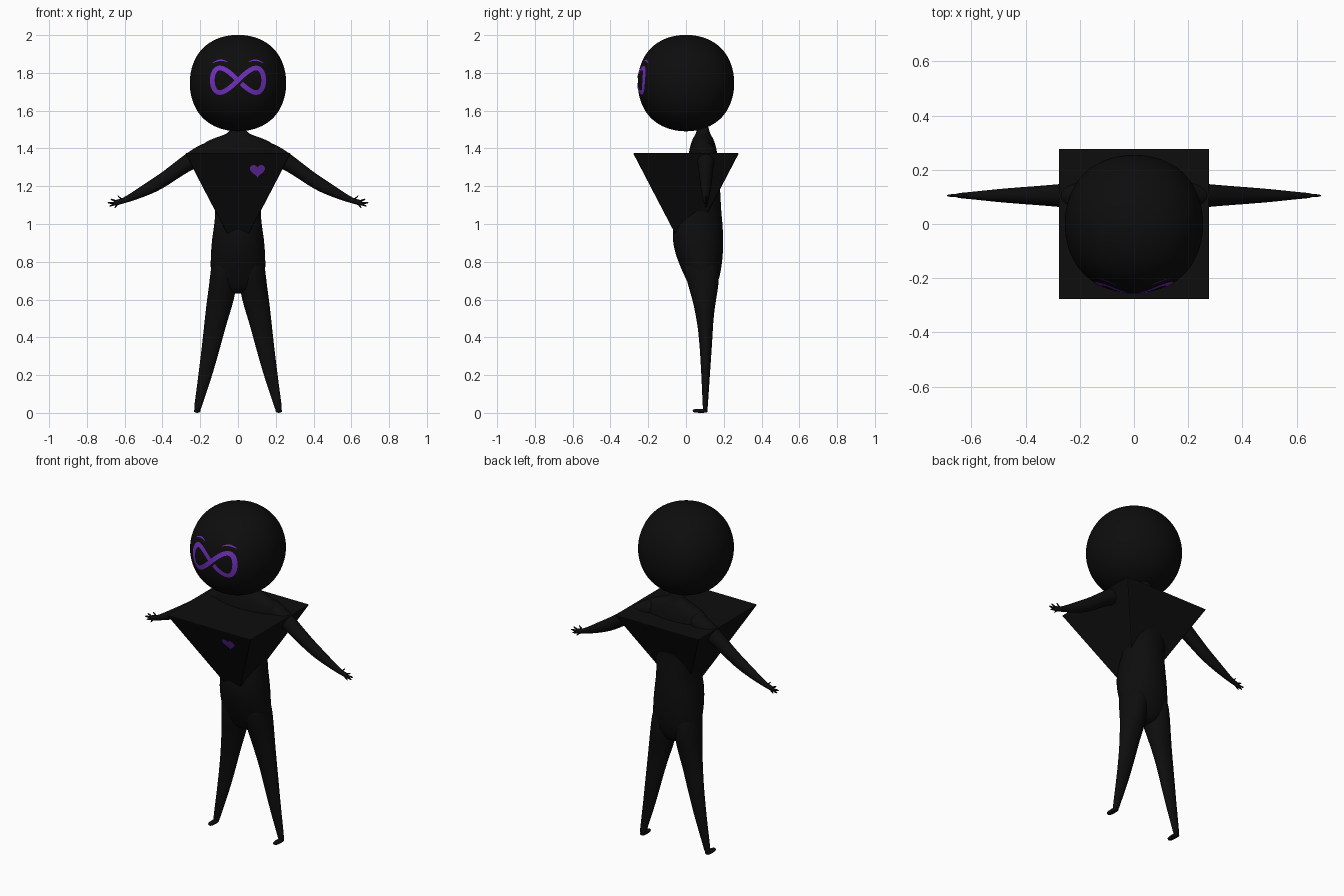
import bpy, bmesh, math
from mathutils import Vector
from mathutils.bvhtree import BVHTree

cube = bpy.data.objects.get("Cube")
if cube:
    bpy.data.objects.remove(cube, do_unlink=True)


def material(name, rgb):
    m = bpy.data.materials.new(name)
    m.use_nodes = True
    m.diffuse_color = (*rgb, 1)
    m.node_tree.nodes["Principled BSDF"].inputs["Base Color"].default_value = (*rgb, 1)
    return m


BLACK = material("matte_black", (0.004, 0.004, 0.004))
PURPLE = material("bright_purple", (0.165, 0.028, 0.5))


def add_object(name, bm, mat, smooth=True, subdiv=0):
    me = bpy.data.meshes.new(name)
    for f in bm.faces:
        f.smooth = smooth
    bm.to_mesh(me)
    bm.free()
    me.materials.append(mat)
    ob = bpy.data.objects.new(name, me)
    bpy.context.collection.objects.link(ob)
    if subdiv:
        mod = ob.modifiers.new("Subdivision", 'SUBSURF')
        mod.levels = mod.render_levels = subdiv
    return ob


def loft(name, rows, axis, sides=16, flip=1):
    """Skin elliptical rings; each row is (x, y, z, half size 1, half size 2)."""
    u, v = [Vector(d) for d in {'x': ((0, 1, 0), (0, 0, 1)),
                                'y': ((1, 0, 0), (0, 0, 1)),
                                'z': ((1, 0, 0), (0, 1, 0))}[axis]]
    bm = bmesh.new()
    rings = []
    for x, y, z, a, b in rows:
        ring = []
        for i in range(sides):
            t = math.tau * i / sides
            p = Vector((x, y, z)) + u * a * math.cos(t) + v * b * math.sin(t)
            p.x *= flip
            ring.append(bm.verts.new(p))
        rings.append(ring)
    for r, s in zip(rings, rings[1:]):
        for i in range(sides):
            j = (i + 1) % sides
            bm.faces.new((r[i], r[j], s[j], s[i]))
    bm.faces.new(rings[0])
    bm.faces.new(rings[-1])
    bmesh.ops.recalc_face_normals(bm, faces=bm.faces)
    return add_object(name, bm, BLACK, subdiv=2 if sides > 8 else 1)


# Head: a softened cube
bm = bmesh.new()
bmesh.ops.create_cube(bm, size=0.608)
bmesh.ops.translate(bm, verts=bm.verts, vec=(0, 0, 1.746))
head = add_object("head", bm, BLACK, subdiv=5)

# Chest: inverted square pyramid with slightly rounded edges
bm = bmesh.new()
top, low = 1.375, 0.93
bmesh.ops.create_cube(bm, size=2)
for v in bm.verts:
    half, z = (0.28, top) if v.co.z > 0 else (0.048, low)
    v.co = (v.co.x * half, v.co.y * half, z)
chest = add_object("pyramid_chest", bm, BLACK, smooth=False)
bev = chest.modifiers.new("Bevel", 'BEVEL')
bev.width, bev.segments = 0.006, 2

# Body: neck, shoulders, waist and hips
loft("body", [(0, y, z, a, b) for z, y, a, b in (
    (1.53, .09, .035, .028), (1.485, .09, .04, .034), (1.463, .09, .1, .048),
    (1.44, .09, .17, .06), (1.39, .09, .225, .075), (1.3, .09, .19, .085),
    (1.18, .095, .126, .087), (1.07, .08, .12, .107), (1.0, .063, .126, .132),
    (.93, .062, .138, .136), (.85, .068, .145, .13), (.75, .083, .148, .104),
    (.68, .09, .135, .077), (.63, .09, .06, .05))], 'z', sides=24)

# Limbs, one set for each side
for side, s in (("left", 1), ("right", -1)):
    loft(side + "_arm", [(x, .105, z, a, b) for x, z, a, b in (
        (.12, 1.39, .06, .06), (.2, 1.365, .052, .058), (.28, 1.32, .042, .052),
        (.4, 1.228, .033, .046), (.5, 1.176, .025, .034), (.58, 1.135, .016, .02),
        (.62, 1.119, .012, .014), (.645, 1.113, .01, .017), (.66, 1.108, .006, .012))],
        'x', flip=s)
    tips = {"thumb": (.61, 1.123, .638, 1.151), "index_finger": (.645, 1.12, .675, 1.132),
            "middle_finger": (.65, 1.112, .692, 1.112), "ring_finger": (.645, 1.106, .682, 1.095),
            "little_finger": (.635, 1.104, .655, 1.085)}
    for finger, (x0, z0, x1, z1) in tips.items():
        loft(f"{side}_{finger}", [(x0, .105, z0, .007, .007),
             ((x0 + x1) / 2, .105, (z0 + z1) / 2, .006, .006),
             (x1, .105, z1, .004, .004)], 'x', sides=8, flip=s)
    loft(side + "_leg", [(x, y, z, a, b) for z, x, y, a, b in (
        (.85, .07, .07, .068, .1), (.7, .077, .09, .074, .09), (.6, .092, .097, .074, .063),
        (.5, .114, .1, .063, .046), (.4, .133, .105, .054, .036), (.2, .172, .104, .038, .023),
        (.04, .211, .102, .021, .014), (.008, .216, .102, .018, .012))], 'z', flip=s)
    loft(side + "_foot", [(.216, y, .011, a, b) for y, a, b in (
        (.115, .014, .008), (.1, .019, .011), (.06, .018, .011), (.034, .012, .008))],
        'y', flip=s)

# Painted marks, laid on the surface beneath
deps = bpy.context.evaluated_depsgraph_get()


def projector(ob):
    tree = BVHTree.FromObject(ob, deps)

    def project(x, z):
        hit = tree.ray_cast(Vector((x, -2, z)), Vector((0, 1, 0)))[0]
        return hit + Vector((0, -0.003, 0))
    return project


def face_front(bm):
    for f in bm.faces:
        f.normal_update()
        if f.normal.y > 0:
            f.normal_flip()


def ribbon(name, path, width, project):
    """A flat stroke along path(t), t from 0 to 1, with width(t)."""
    bm = bmesh.new()
    n, pairs = 72, []
    for i in range(n + 1):
        t = i / n
        p = Vector(path(t))
        d = (Vector(path(t + .001)) - Vector(path(t - .001))).normalized()
        side = Vector((-d.y, d.x)) * width(t) / 2
        pairs.append([bm.verts.new(project(*(p + k * side))) for k in (1, -1)])
    for (a, b), (c, d) in zip(pairs, pairs[1:]):
        bm.faces.new((a, b, d, c))
    face_front(bm)
    return add_object(name, bm, PURPLE)


on_head = projector(head)


def loop_path(t):
    a = math.pi + t * (math.tau - 0.13)
    return 0.136 * math.sin(a), 1.761 + 0.065 * math.sin(2 * a)


ribbon("looped_eyes", loop_path, lambda t: 0.025, on_head)
for side, s in (("left", 1), ("right", -1)):
    ribbon(side + "_eyebrow",
           lambda t: (s * (.055 + .08 * t), 1.853 + .014 * math.sin(math.pi * (.1 + .9 * t))),
           lambda t: .002 + .006 * math.sin(math.pi * t), on_head)

# Heart on the left of the chest
on_chest = projector(chest)
bm = bmesh.new()
outline = []
for i in range(40):
    t = math.tau * i / 40
    hx = 16 * math.sin(t) ** 3
    hz = 13 * math.cos(t) - 5 * math.cos(2 * t) - 2 * math.cos(3 * t) - math.cos(4 * t)
    outline.append(bm.verts.new(on_chest(.103 + .0025 * hx, 1.284 + .0024 * hz)))
bm.faces.new(outline)
face_front(bm)
add_object("heart", bm, PURPLE, smooth=False)
